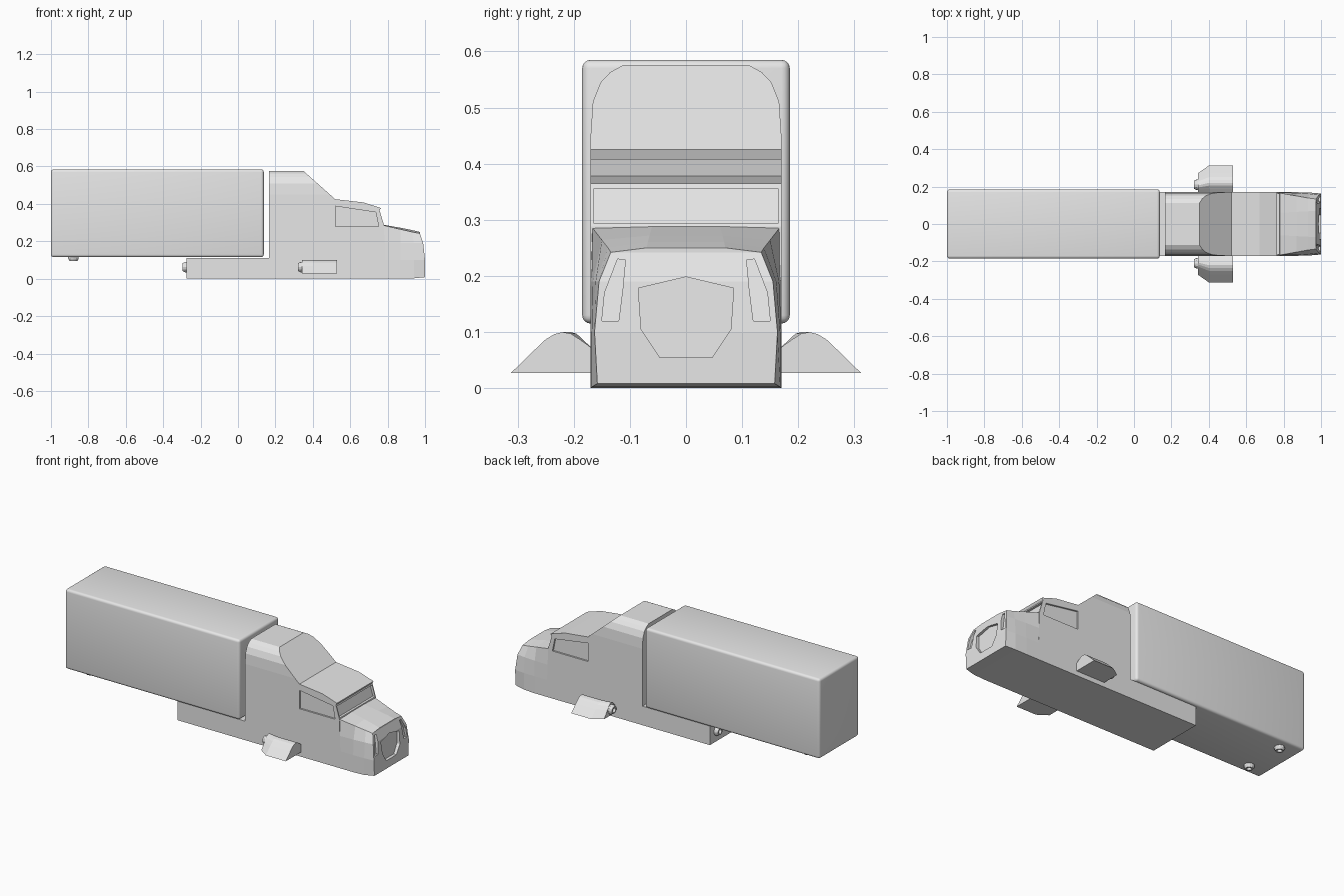
import bpy, bmesh, math
from mathutils import Matrix, Vector

if "Cube" in bpy.data.objects:
    bpy.data.objects.remove(bpy.data.objects["Cube"])

GREY = (0.8, 0.8, 0.8, 1)
paint = bpy.data.materials.new("light_grey")
paint.use_nodes = True
paint.diffuse_color = GREY
paint.node_tree.nodes["Principled BSDF"].inputs["Base Color"].default_value = GREY


def finish(name, bm):
    bmesh.ops.recalc_face_normals(bm, faces=bm.faces[:])
    mesh = bpy.data.meshes.new(name)
    bm.to_mesh(mesh)
    bm.free()
    mesh.materials.append(paint)
    obj = bpy.data.objects.new(name, mesh)
    bpy.context.collection.objects.link(obj)
    return obj


def loft(name, rings, fold_caps=False):
    """Skin a list of closed rings; folded caps join mirrored points row by row."""
    bm = bmesh.new()
    rows = [[bm.verts.new(p) for p in ring] for ring in rings]
    n = len(rows[0])
    for a, b in zip(rows, rows[1:]):
        for i in range(n):
            j = (i + 1) % n
            bm.faces.new((a[i], a[j], b[j], b[i]))
    for r in (rows[0], rows[-1]):
        if fold_caps:
            for i in range(n // 2 - 1):
                bm.faces.new((r[i], r[i + 1], r[n - 2 - i], r[n - 1 - i]))
        else:
            bm.faces.new(r)
    return finish(name, bm)


def prism_x(name, outline, x0, x1, lean=0):
    """Extrude a (y, z) outline along x, leaning back with height."""
    return loft(name, [[(x - lean * z, y, z) for y, z in outline] for x in (x0, x1)])


def prism_y(name, outline, y0, y1):
    return loft(name, [[(x, y, z) for x, z in outline] for y in (y0, y1)])


def mirrored(half):
    return half + [(-y, z) for y, z in reversed(half)]


def boolean(target, cutter, operation="DIFFERENCE"):
    mod = target.modifiers.new(cutter.name, "BOOLEAN")
    mod.object, mod.operation, mod.solver = cutter, operation, "EXACT"
    cutter.hide_render = True
    cutter.hide_viewport = True
    bpy.context.view_layer.update()
    shape = bpy.data.meshes.new_from_object(
        target.evaluated_get(bpy.context.evaluated_depsgraph_get()))
    target.modifiers.clear()
    target.data = shape
    bpy.data.objects.remove(cutter)


# Cargo box with rounded edges
bm = bmesh.new()
bmesh.ops.create_cube(bm, size=1)
bmesh.ops.transform(bm, verts=bm.verts, matrix=Matrix.Translation((-0.431, 0, 0.35))
                    @ Matrix.Diagonal((1.138, 0.37, 0.47, 1)))
bmesh.ops.bevel(bm, geom=bm.edges[:], offset=0.015, segments=4, profile=0.5, affect="EDGES")
box = finish("cargo_box", bm)
bpy.context.view_layer.objects.active = box
box.select_set(True)
bpy.ops.object.shade_smooth_by_angle(angle=math.radians(35))
box.select_set(False)

# Cab, sleeper and chassis: side profile trimmed by the rounded cross-section
side = [(-0.275, 0), (0.79, 0), (0.78, 0.288), (0.757, 0.365), (0.764, 0.378),
        (0.67, 0.408), (0.52, 0.425), (0.35, 0.576), (0.165, 0.576),
        (0.165, 0.112), (-0.275, 0.112)]
cab = prism_y("cab_and_chassis", side, -0.25, 0.25)
section = mirrored([(0.17, -0.1), (0.17, 0.45), (0.166, 0.51), (0.152, 0.545),
                    (0.135, 0.563), (0.108, 0.578)])
boolean(cab, prism_x("section_cutter", section, -0.5, 1.2), "INTERSECT")

# Recessed windshield and side windows
glass = [(0.765, 0.293), (0.746, 0.356), (0.8, 0.356), (0.82, 0.293)]
boolean(cab, prism_y("windshield_cutter", glass, -0.164, 0.164))
window = [(0.52, 0.28), (0.752, 0.28), (0.737, 0.355), (0.52, 0.388)]
for s in (-1, 1):
    boolean(cab, prism_y("window_cutter", window, s * 0.16, s * 0.22))

# Tapered hood
stations = [
    [(0.77, 0.17, 0), (0.77, 0.17, 0.1), (0.77, 0.17, 0.19), (0.775, 0.167, 0.286), (0.775, 0.06, 0.289)],
    [(0.87, 0.17, 0), (0.87, 0.17, 0.1), (0.87, 0.166, 0.19), (0.87, 0.15, 0.264), (0.87, 0.065, 0.272)],
    [(0.94, 0.168, 0.002), (0.94, 0.168, 0.1), (0.94, 0.161, 0.19), (0.93, 0.139, 0.25), (0.93, 0.068, 0.26)],
    [(1, 0.158, 0.008), (1, 0.163, 0.1), (0.99, 0.155, 0.19), (0.972, 0.134, 0.242), (0.972, 0.07, 0.25)]]
hood = loft("hood", [st + [(x, -y, z) for x, y, z in reversed(st)] for st in stations], True)

# Recessed grille and headlights
grille = mirrored([(0.047, 0.055), (0.08, 0.105), (0.085, 0.178), (0.001, 0.198)])
boolean(hood, prism_x("grille_cutter", grille, 0.985, 1.1, 0.05))
lamp = [(0.12, 0.12), (0.15, 0.12), (0.145, 0.17), (0.122, 0.23), (0.108, 0.228), (0.113, 0.175)]
for s in (-1, 1):
    boolean(hood, prism_x("headlight_cutter", [(s * y, z) for y, z in lamp], 1.01, 1.1, 0.2))


def nozzle(name, location, direction):
    """Stepped hollow thruster turned around its axis."""
    profile = [(0.001, 0), (0.028, 0), (0.028, 0.008), (0.021, 0.022),
               (0.014, 0.022), (0.01, 0.008), (0.001, 0.008)]
    turn = Vector((0, 0, 1)).rotation_difference(Vector(direction))
    angles = [math.tau * i / 12 for i in range(12)]
    loft(name, [[turn @ Vector((r * math.cos(a), r * math.sin(a), h)) + Vector(location)
                 for a in angles] for r, h in profile])


# Side pods and thrusters on both sides
pod = [(0.16, 0.027), (0.312, 0.027), (0.27, 0.068), (0.25, 0.087), (0.235, 0.096),
       (0.22, 0.1), (0.205, 0.097), (0.188, 0.086), (0.16, 0.066)]
for s, label in ((1, "left"), (-1, "right")):
    rings = [[(x, s * (0.17 + (y - 0.17) * w), z) for y, z in pod]
             for x, w in ((0.53, 1), (0.4, 1), (0.343, 0.72))]
    loft(label + "_side_pod", rings)
    nozzle(label + "_pod_nozzle", (0.343, s * 0.21, 0.062), (-1, 0, 0))
    nozzle(label + "_chassis_nozzle", (-0.275, s * 0.105, 0.062), (-1, 0, 0))
    nozzle(label + "_box_nozzle", (-0.88, s * 0.122, 0.116), (0, 0, -1))
